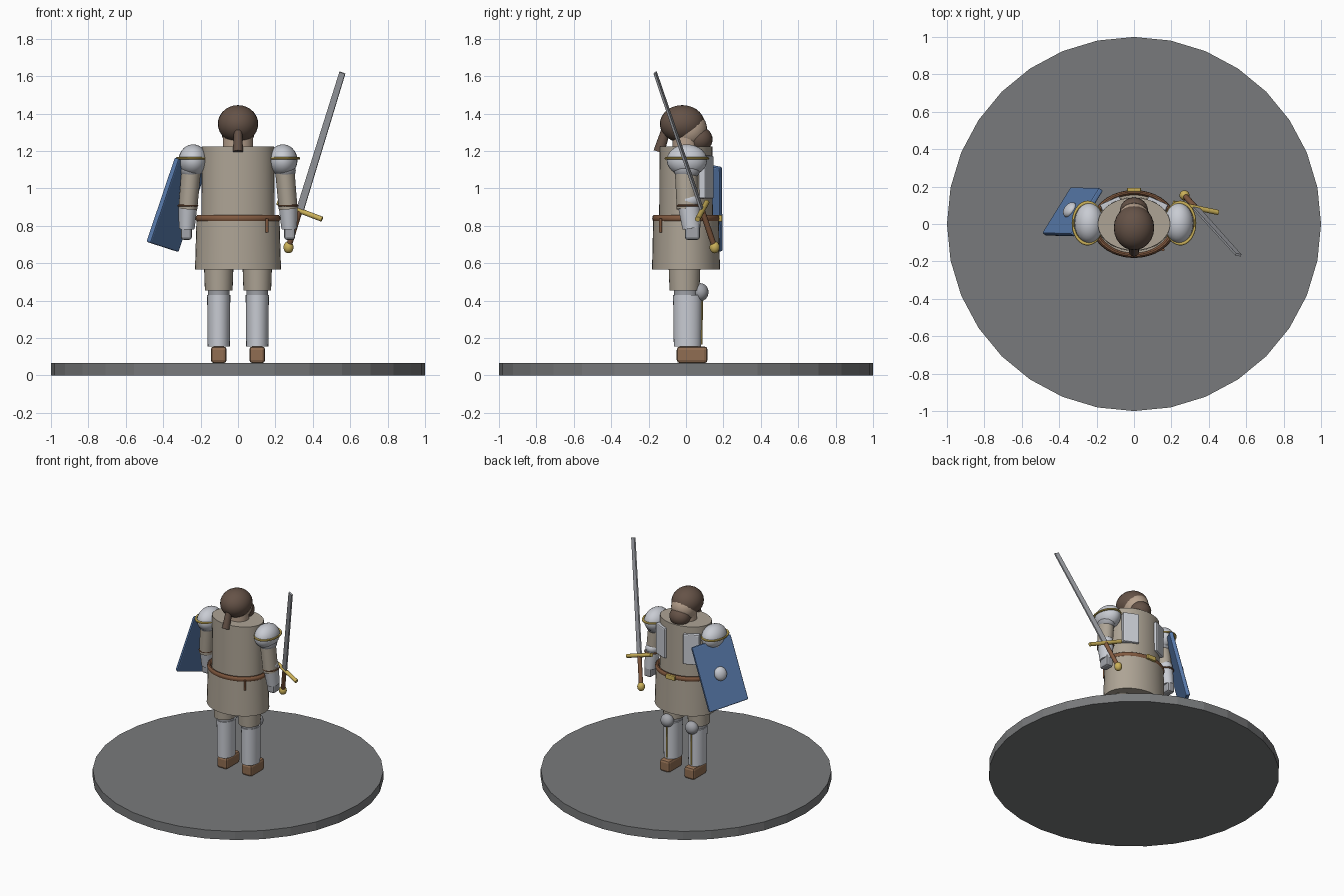
import bpy, math
from mathutils import Vector, Matrix

if "Cube" in bpy.data.objects:
    bpy.data.objects.remove(bpy.data.objects["Cube"])


def mat(name, r, g, b):
    m = bpy.data.materials.new(name)
    m.diffuse_color = (r, g, b, 1)
    m.use_nodes = True
    m.node_tree.nodes["Principled BSDF"].inputs["Base Color"].default_value = m.diffuse_color
    return m


STONE = mat("stone grey", .19, .195, .2)
CLOTH = mat("tan cloth", .42, .37, .30)
HAIR = mat("dark brown hair", .13, .085, .063)
LEATHER = mat("belt leather", .22, .10, .05)
BOOT = mat("boot brown", .28, .155, .085)
STEEL = mat("light steel", .58, .60, .65)
DARK = mat("grey steel", .36, .37, .40)
BLUE = mat("shield blue", .10, .20, .42)
GOLD = mat("gold", .60, .44, .10)
SKIN = mat("skin", .48, .36, .27)


def finish(name, m, matrix=None, scale=(1, 1, 1), smooth=True):
    o = bpy.context.object
    o.name = name
    if matrix is not None:
        o.matrix_world = matrix
    o.scale = scale
    bpy.ops.object.transform_apply(location=False, rotation=False, scale=True)
    o.data.materials.append(m)
    if smooth:
        bpy.ops.object.shade_smooth_by_angle(angle=math.radians(35))
    return o


def ball(name, m, loc, radii):
    bpy.ops.mesh.primitive_uv_sphere_add(segments=24, ring_count=14, location=loc)
    return finish(name, m, scale=radii)


def tube(name, m, a, b, r1, r2, flat=1, n=28):
    """Tapered cylinder from a to b, depth scaled by flat."""
    a, b = Vector(a), Vector(b)
    d = b - a
    bpy.ops.mesh.primitive_cone_add(vertices=n, radius1=r1, radius2=r2, depth=d.length)
    rot = Vector((0, 0, 1)).rotation_difference(d).to_matrix().to_4x4()
    return finish(name, m, Matrix.Translation((a + b) / 2) @ rot, (1, flat, 1))


def ring(name, m, loc, rx, ry, thick, tall=1):
    bpy.ops.mesh.primitive_torus_add(major_segments=36, minor_segments=10, major_radius=1,
                                     minor_radius=thick / rx, location=loc)
    return finish(name, m, scale=(rx, ry, rx * tall))


def block(name, m, size, matrix, bevel=0.0):
    bpy.ops.mesh.primitive_cube_add(size=1)
    o = finish(name, m, matrix, size, smooth=False)
    if bevel:
        mod = o.modifiers.new("rounded edges", 'BEVEL')
        mod.width, mod.segments = bevel, 2
    return o


def frame(x, y, z, loc):
    """Placement matrix from three axes and a location."""
    rot = Matrix((x, y, z)).transposed().to_4x4()
    return Matrix.Translation(loc) @ rot


T = Matrix.Translation

# Round stand
bpy.ops.mesh.primitive_cylinder_add(vertices=32, radius=1, depth=.065, location=(0, 0, .0325))
finish("stand", STONE, smooth=False)

# Torso, skirt and belt
tube("torso", CLOTH, (0, 0, .8), (0, 0, 1.225), .197, .193, .73, 36)
tube("skirt", CLOTH, (0, 0, .565), (0, 0, .84), .23, .222, .79, 36)
ring("belt", LEATHER, (0, 0, .84), .212, .168, .016, 1.2)
block("buckle", GOLD, (.075, .02, .035), T((0, .183, .84)), .005)
tube("belt_strap", LEATHER, (.155, -.137, .765), (.155, -.137, .84), .008, .008, 1, 12)

# Head, hair and beard
tube("neck", SKIN, (0, 0, 1.2), (0, 0, 1.3), .08, .08, .9)
ball("head", SKIN, (0, .015, 1.315), (.092, .098, .1))
ball("hair", HAIR, (0, -.02, 1.345), (.108, .12, .1))
ball("beard", HAIR, (0, .072, 1.262), (.075, .07, .067))
tube("ponytail", HAIR, (0, -.145, 1.195), (0, -.105, 1.32), .027, .022, 1.1, 16)

for side, s in (("right", 1), ("left", -1)):
    # Legs
    x = .103 * s
    block(side + "_boot", BOOT, (.085, .165, .09), T((x, .033, .11)), .018)
    tube(side + "_greave", STEEL, (x, .008, .155), (x, .008, .43), .059, .062, 1.24)
    tube(side + "_greave_trim", GOLD, (x, .082, .165), (x, .085, .42), .006, .006, 1, 10)
    tube(side + "_knee_joint", DARK, (x, 0, .4), (x, 0, .48), .056, .06, 1.1)
    ball(side + "_knee_cap", DARK, (x, .078, .445), (.048, .042, .048))
    tube(side + "_thigh", CLOTH, (x, -.008, .455), (x, -.008, .62), .074, .08, 1.08)

    # Chest plate set on the slanted side of the torso
    block(side + "_chest_plate", STEEL, (.115, .045, .23),
          T((.122 * s, .106, 1.06)) @ Matrix.Rotation(math.radians(-24 * s), 4, 'Z'), .008)

    # Arms
    ball(side + "_shoulder_guard", STEEL, (.24 * s, .005, 1.15), (.078, .108, .085))
    ring(side + "_shoulder_trim", GOLD, (.248 * s, .005, 1.16), .078, .11, .007)
    ball(side + "_shoulder_lame", DARK, (.252 * s, .005, 1.095), (.057, .07, .05))
    tube(side + "_upper_arm", CLOTH, (.268 * s, .008, .89), (.25 * s, 0, 1.1), .05, .052, 1.15)
    ball(side + "_elbow", STEEL, (.265 * s, .012, .935), (.051, .062, .045))
    ring(side + "_arm_strap", LEATHER, (.268 * s, .015, .908), .05, .06, .006)
    tube(side + "_forearm", STEEL, (.274 * s, .03, .785), (.268 * s, .015, .91), .042, .051, 1.15)
    block(side + "_gauntlet", DARK, (.058, .08, .09), T((.276 * s, .034, .77)), .014)

# Sword held in the right hand
tip, pommel = Vector((.558, -.165, 1.618)), Vector((.27, .153, .685))
along = (tip - pommel).normalized()
hilt = pommel + along * .215
across = Vector((.12, -.025, -.045))
across = (across - along * across.dot(along)).normalized()
thin = along.cross(across)
length = (tip - hilt).length
blade = block("sword_blade", STEEL, (.04, .012, length),
              frame(across, thin, along, (tip + hilt) / 2))
blade.data.materials[0] = DARK
for v in blade.data.vertices:
    if v.co.z > 0:
        v.co.x *= .8
tube("sword_grip", LEATHER, pommel, hilt, .015, .015, 1, 16)
tube("sword_guard", GOLD, hilt - across * .13, hilt + across * .13, .014, .014, 1, 16)
ball("sword_pommel", GOLD, pommel, (.027, .027, .032))

# Shield leaning on the left arm
u = Vector((.155, .25, -.05)).normalized()
v = Vector((.155, 0, .45))
v = (v - u * v.dot(u)).normalized()
out = v.cross(u)
centre = Vector((-.328, .065, .912))
block("shield", BLUE, (.295, .03, .475), frame(u, -out, v, centre), .008)
boss = ball("shield_boss", STEEL, (0, 0, 0), (.045, .03, .05))
boss.matrix_world = frame(u, -out, v, centre + out * .018)
